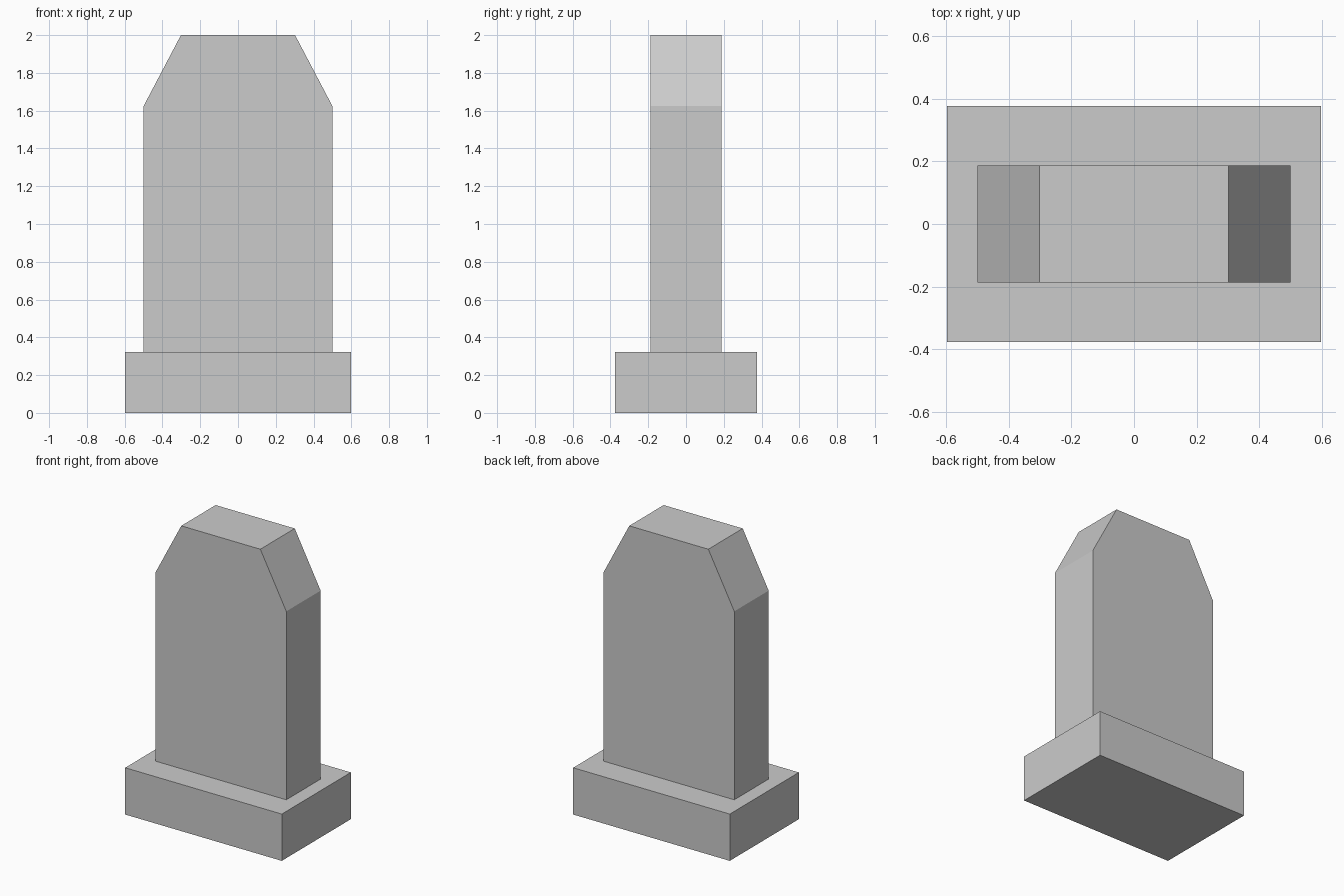
import bpy
import bmesh

if "Cube" in bpy.data.objects:
    bpy.data.objects.remove(bpy.data.objects["Cube"])


def extrude_profile(name, profile, depth):
    """Closed solid from an x-z outline, centred on y = 0."""
    bm = bmesh.new()
    face = bm.faces.new([bm.verts.new((x, -depth / 2, z)) for x, z in profile])
    result = bmesh.ops.extrude_face_region(bm, geom=[face], use_keep_orig=True)
    moved = [g for g in result["geom"] if isinstance(g, bmesh.types.BMVert)]
    bmesh.ops.translate(bm, verts=moved, vec=(0, depth, 0))
    bmesh.ops.recalc_face_normals(bm, faces=bm.faces)
    mesh = bpy.data.meshes.new(name)
    bm.to_mesh(mesh)
    bm.free()
    obj = bpy.data.objects.new(name, mesh)
    bpy.context.collection.objects.link(obj)
    return obj


def mirrored(right_side):
    """Full outline from its right half, listed bottom to top."""
    return right_side + [(-x, z) for x, z in reversed(right_side)]


BASE_TOP = 0.323

# Plinth
extrude_profile("plinth", mirrored([(0.598, 0), (0.598, BASE_TOP)]), 0.753)

# Upright slab with sloped shoulders
extrude_profile("headstone_slab",
                mirrored([(0.5, BASE_TOP), (0.5, 1.624), (0.302, 2.0)]), 0.375)
